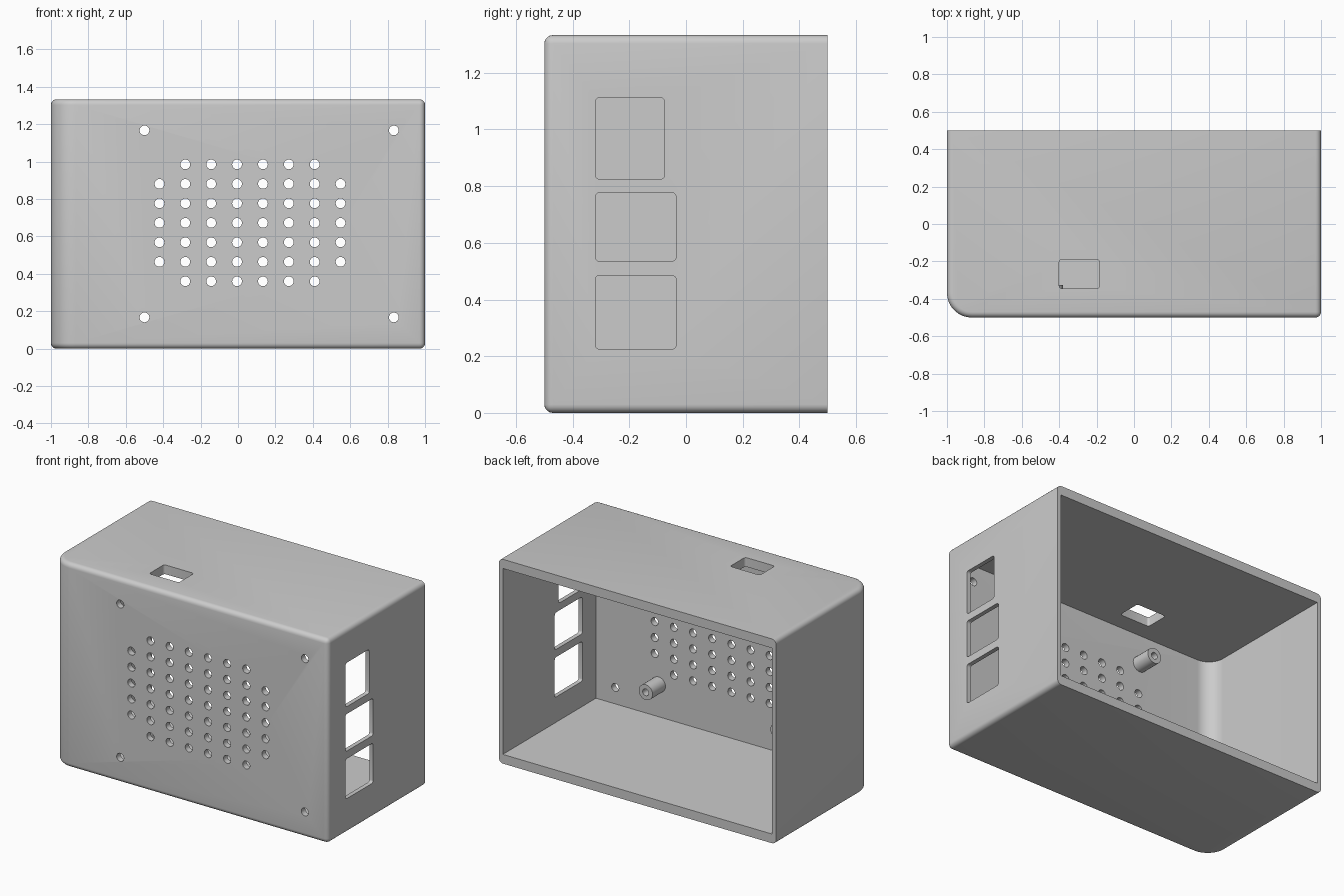
import bpy, bmesh, math
from mathutils import Matrix, Vector

if "Cube" in bpy.data.objects:
    bpy.data.objects.remove(bpy.data.objects["Cube"])

W, D, H = 1.0, 0.5, 1.333           # half width, half depth, height
SIDE, LID, FACE = 0.028, 0.06, 0.04  # wall thicknesses
FILLET = 0.03

grey = bpy.data.materials.new("plain_grey")
grey.use_nodes = True
grey.diffuse_color = (0.6, 0.6, 0.6, 1)
grey.node_tree.nodes["Principled BSDF"].inputs["Base Color"].default_value = (0.6, 0.6, 0.6, 1)


def finish(name, bm):
    bmesh.ops.recalc_face_normals(bm, faces=bm.faces)
    mesh = bpy.data.meshes.new(name)
    bm.to_mesh(mesh)
    bm.free()
    mesh.materials.append(grey)
    ob = bpy.data.objects.new(name, mesh)
    bpy.context.collection.objects.link(ob)
    return ob


def smooth(ob):
    bpy.ops.object.select_all(action='DESELECT')
    ob.select_set(True)
    bpy.context.view_layer.objects.active = ob
    bpy.ops.object.shade_smooth_by_angle(angle=math.radians(35))


def add_box(bm, lo, hi, axis=None, radius=0.0, segments=4):
    """Box between two corners, with the edges along one axis rounded."""
    lo, hi = Vector(lo), Vector(hi)
    m = Matrix.Translation((lo + hi) / 2) @ Matrix.Diagonal((*(hi - lo), 1))
    verts = bmesh.ops.create_cube(bm, size=1, matrix=m)["verts"]
    if axis is not None:
        edges = {e for v in verts for e in v.link_edges
                 if abs((e.verts[0].co - e.verts[1].co)[axis]) > 1e-4}
        bmesh.ops.bevel(bm, geom=list(edges), offset=radius, segments=segments,
                        profile=0.5, affect='EDGES')


def rounded_corner_box(lo, hi, radius):
    """Box whose upright edge at low x, low y has a large radius."""
    bm = bmesh.new()
    add_box(bm, lo, hi)
    corner = [e for e in bm.edges
              if all(v.co.x < lo[0] + .001 and v.co.y < lo[1] + .001 for v in e.verts)]
    bmesh.ops.bevel(bm, geom=corner, offset=radius, segments=14, profile=0.5, affect='EDGES')
    return bm


def cut(target, cutter):
    cutter.hide_render = True
    mod = target.modifiers.new("cut", 'BOOLEAN')
    mod.operation = 'DIFFERENCE'
    mod.solver = 'EXACT'
    mod.object = cutter
    bpy.ops.object.select_all(action='DESELECT')
    target.select_set(True)
    bpy.context.view_layer.objects.active = target
    bpy.ops.object.modifier_apply(modifier=mod.name)
    bpy.data.objects.remove(cutter)


# Outer shell, filleted on every edge except around the open back
bm = rounded_corner_box((-W, -D, 0), (W, D, H), 0.133)
bm.normal_update()
sharp = [e for e in bm.edges if e.calc_face_angle(0) > 0.7
         and not all(v.co.y > D - .001 for v in e.verts)]
bmesh.ops.bevel(bm, geom=sharp, offset=FILLET, segments=5, profile=0.5, affect='EDGES')
case = finish("enclosure_shell", bm)

# Hollow interior, open at the back
cut(case, finish("cavity_cutter", rounded_corner_box(
    (-W + SIDE, -D + FACE, LID), (W - SIDE, D + 0.1, H - LID), 0.105)))

# Three port openings in the side and one slot in the top
bm = bmesh.new()
for y_hi, z_lo, z_hi in ((-.035, .225, .485), (-.035, .535, .777), (-.075, .825, 1.112)):
    add_box(bm, (W - .1, -.32, z_lo), (W + .1, y_hi, z_hi), axis=0, radius=.015)
add_box(bm, (-.4, -.345, H - .12), (-.185, -.19, H + .1), axis=2, radius=.015)
cut(case, finish("port_cutter", bm))

# Speaker grille and four screw holes in the front
spots = [(-.5 + 1.333 * i, .167 + j) for i in (0, 1) for j in (0, 1)]
for row in range(7):
    for col in range(8):
        if row in (0, 6) and col in (0, 7):
            continue
        spots.append((-.42 + .1383 * col, .36 + .1042 * row))
bm = bmesh.new()
for x, z in spots:
    m = Matrix.Translation((x, -D, z)) @ Matrix.Rotation(math.pi / 2, 4, 'X')
    bmesh.ops.create_cone(bm, cap_ends=True, segments=24, radius1=.026, radius2=.026,
                          depth=.2, matrix=m)
cut(case, finish("hole_cutter", bm))
smooth(case)

# Four hollow board standoffs on the inside of the front wall
base, tip = -D + FACE - .002, -D + FACE + .133
for side, x in (("right", -.43), ("left", .52)):
    for level, z in (("lower", .27), ("upper", 1.08)):
        bm = bmesh.new()
        path = [(.022, base), (.022, tip), (.05, tip), (.05, base)]
        verts = [bm.verts.new((r, y, 0)) for r, y in path]
        edges = [bm.edges.new(pair) for pair in zip(verts, verts[1:])]
        bmesh.ops.spin(bm, geom=verts + edges, cent=(0, 0, 0), axis=(0, 1, 0),
                       angle=math.tau, steps=24)
        bmesh.ops.remove_doubles(bm, verts=bm.verts, dist=1e-4)
        post = finish(f"standoff_{level}_{side}", bm)
        post.location = (x, 0, z)
        smooth(post)
